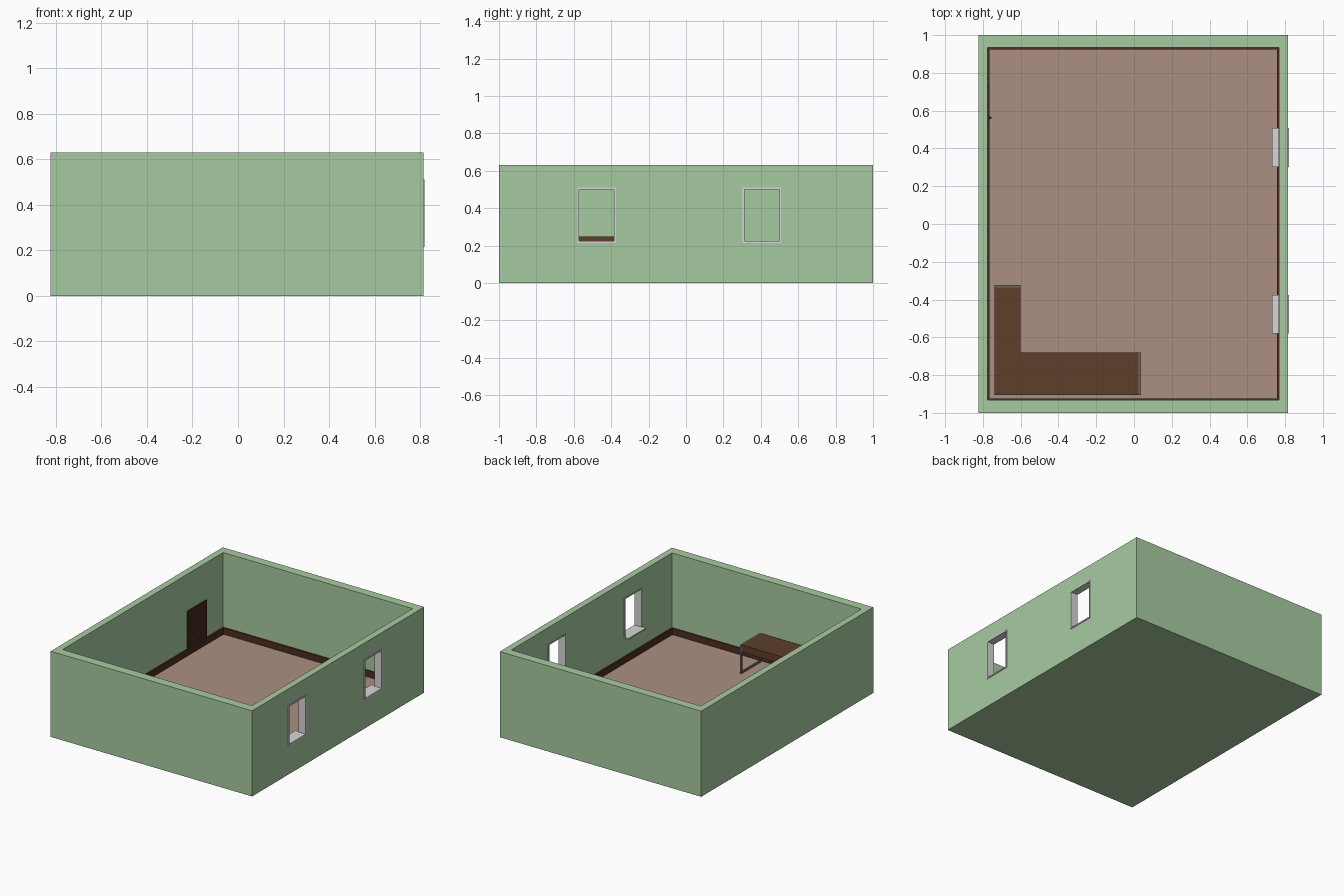
import bpy
import bmesh

if "Cube" in bpy.data.objects:
    bpy.data.objects.remove(bpy.data.objects["Cube"])


def material(name, rgb):
    m = bpy.data.materials.new(name)
    m.diffuse_color = (*rgb, 1)
    m.use_nodes = True
    m.node_tree.nodes["Principled BSDF"].inputs["Base Color"].default_value = m.diffuse_color
    return m


GREEN = material("wall_green", (0.39, 0.60, 0.355))
FLOOR = material("floor_tan", (0.41, 0.28, 0.225))
SKIRT = material("skirting_brown", (0.075, 0.027, 0.015))
DOOR = material("door_dark_brown", (0.055, 0.022, 0.014))
WOOD = material("desk_wood", (0.11, 0.049, 0.023))
METAL = material("leg_grey", (0.17, 0.14, 0.125))
WHITE = material("window_white", (0.68, 0.68, 0.68))


def boxes(name, mat, parts):
    """One object from boxes given as (x0, x1, y0, y1, z0, z1)."""
    bm = bmesh.new()
    for x0, x1, y0, y1, z0, z1 in parts:
        for v in bmesh.ops.create_cube(bm, size=1)["verts"]:
            v.co.x = x1 if v.co.x > 0 else x0
            v.co.y = y1 if v.co.y > 0 else y0
            v.co.z = z1 if v.co.z > 0 else z0
    me = bpy.data.meshes.new(name)
    bm.to_mesh(me)
    bm.free()
    me.materials.append(mat)
    ob = bpy.data.objects.new(name, me)
    bpy.context.collection.objects.link(ob)
    return ob


def cut(target, cutter):
    cutter.hide_render = True
    cutter.hide_set(True)
    mod = target.modifiers.new(cutter.name, "BOOLEAN")
    mod.operation = "DIFFERENCE"
    mod.solver = "EXACT"
    mod.object = cutter


# Room extents: inner walls and floor level
L, R, F, B, Z = -0.775, 0.767, -0.933, 0.935, 0.035
WINDOWS = [(-0.58, -0.375), (0.303, 0.508)]
W0, W1 = 0.215, 0.51

# Wall shell with open top and window holes
walls = boxes("walls", GREEN, [(-0.824, 0.815, -1, 1, 0, 0.63)])
cut(walls, boxes("room_cutter", GREEN, [(L, R, F, B, 0.025, 1)]))
for i, (y0, y1) in enumerate(WINDOWS):
    cut(walls, boxes(f"window_cutter_{i}", GREEN, [(0.7, 0.9, y0, y1, W0, W1)]))

boxes("floor", FLOOR, [(L, R, F, B, 0.025, Z)])

# Skirting boards, broken at the door
D0, D1, t, top = 0.515, 0.735, 0.01, Z + 0.047
boxes("skirting", SKIRT, [
    (L, R, B - t, B, Z, top), (L, R, F, F + t, Z, top),
    (R - t, R, F + t, B - t, Z, top),
    (L, L + t, F + t, D0, Z, top), (L, L + t, D1, B - t, Z, top)])

# Door with a small knob
boxes("door", DOOR, [(L, L + 0.009, D0, D1, Z, 0.36)])
bpy.ops.mesh.primitive_uv_sphere_add(segments=12, ring_count=8, radius=0.007,
                                     location=(L + 0.014, 0.562, 0.193))
bpy.context.object.name = "door_knob"
bpy.context.object.data.materials.append(DOOR)
bpy.ops.object.shade_smooth()

# Window linings and inner sills
e = 0.009
for i, (y0, y1) in enumerate(WINDOWS):
    boxes(f"window_frame_{i}", WHITE, [
        (R - 0.004, 0.82, y0, y0 + e, W0, W1),
        (R - 0.004, 0.82, y1 - e, y1, W0, W1),
        (R - 0.004, 0.82, y0 + e, y1 - e, W1 - e, W1),
        (R - 0.004, 0.82, y0 + e, y1 - e, W0, W0 + e)])
    boxes(f"window_sill_{i}", WHITE, [(0.73, R - 0.004, y0, y1, W0, W0 + e)])

# L-shaped desk top
T0, T1 = 0.195, 0.248
boxes("desk_top", WOOD, [(-0.738, 0.025, -0.905, -0.68, T0, T1),
                         (-0.738, -0.6, -0.68, -0.337, T0, T1)])

# Rectangular leg hoops at both desk ends
w = 0.013
x0, x1, a, b, z1 = 0.025, 0.037, -0.905, -0.68, 0.245
boxes("desk_leg_right", METAL, [
    (x0, x1, a, a + w, Z, z1), (x0, x1, b - w, b, Z, z1),
    (x0, x1, a + w, b - w, Z, Z + w), (x0, x1, a + w, b - w, z1 - w, z1)])
y0, y1, a, b = -0.337, -0.323, -0.738, -0.6
boxes("desk_leg_left", METAL, [
    (a, a + w, y0, y1, Z, z1), (b - w, b, y0, y1, Z, z1),
    (a + w, b - w, y0, y1, Z, Z + w), (a + w, b - w, y0, y1, z1 - w, z1)])
